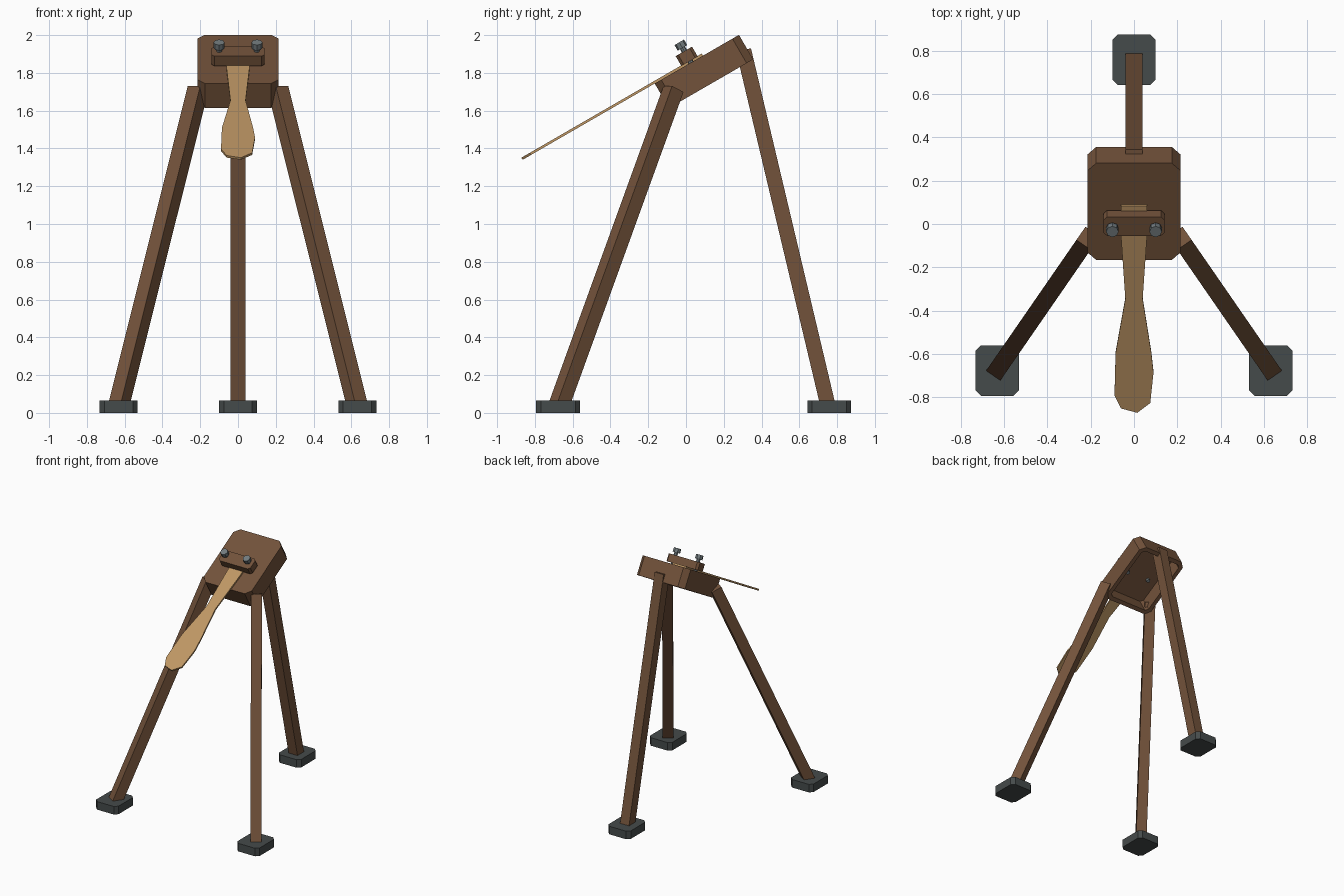
import bpy, bmesh
from math import radians
from mathutils import Matrix, Vector

if "Cube" in bpy.data.objects:
    bpy.data.objects.remove(bpy.data.objects["Cube"])


def mat(name, rgb):
    m = bpy.data.materials.new(name)
    m.diffuse_color = (*rgb, 1)
    m.use_nodes = True
    m.node_tree.nodes["Principled BSDF"].inputs["Base Color"].default_value = m.diffuse_color
    return m


WOOD = mat("dark wood", (0.17, 0.085, 0.043))
PALE = mat("pale wood", (0.52, 0.31, 0.13))
RUBBER = mat("rubber", (0.06, 0.07, 0.07))
STEEL = mat("steel", (0.17, 0.2, 0.21))

# Tilted frame: origin at the middle of the head's top face, pitched 30 degrees
TILT = Matrix.Translation((0, 0.0575, 1.8725)) @ Matrix.Rotation(radians(30), 4, 'X')


def finish(name, bm, material, matrix=Matrix()):
    bmesh.ops.recalc_face_normals(bm, faces=bm.faces)
    me = bpy.data.meshes.new(name)
    bm.to_mesh(me)
    bm.free()
    me.transform(matrix)
    me.materials.append(material)
    ob = bpy.data.objects.new(name, me)
    bpy.context.collection.objects.link(ob)
    return ob


def cut_rect(w, d, c):
    """Rectangle outline with clipped corners."""
    x, y = w / 2, d / 2
    return [(x, c - y), (x, y - c), (x - c, y), (c - x, y),
            (-x, y - c), (-x, c - y), (c - x, -y), (x - c, -y)]


def prism(outline, z0, z1, hollow=None):
    """Extrude an outline; hollow = (wall, depth) recesses the underside."""
    bm = bmesh.new()
    face = bm.faces.new([bm.verts.new((x, y, z0)) for x, y in outline])
    top = bmesh.ops.extrude_face_region(bm, geom=[face], use_keep_orig=True)
    for v in top['geom']:
        if isinstance(v, bmesh.types.BMVert):
            v.co.z = z1
    bmesh.ops.recalc_face_normals(bm, faces=bm.faces)
    if hollow:
        bm.faces.ensure_lookup_table()
        low = min(bm.faces, key=lambda f: f.calc_center_median().z)
        bmesh.ops.inset_region(bm, faces=[low], thickness=hollow[0])
        ext = bmesh.ops.extrude_discrete_faces(bm, faces=[low])['faces'][0]
        for v in ext.verts:
            v.co.z += hollow[1]
    return bm


def leg(name, top, foot):
    """Square beam whose faces follow the direction it splays in."""
    a, b = Vector(top), Vector(foot)
    z = (a - b).normalized()
    y = z.cross(Vector((0, 0, 1))).normalized()
    x = y.cross(z)
    m = Matrix((x, y, z)).transposed().to_4x4()
    m.translation = b
    finish(name, prism(cut_square, 0, (a - b).length), WOOD, m)


cut_square = [(-.04, -.04), (.04, -.04), (.04, .04), (-.04, .04)]

# Hollow head
finish("head_box", prism(cut_rect(.43, .515, .04), -.15, 0, (.035, .12)), WOOD, TILT)

# Springy tongue, drawn in plan then laid on the slope
plan = [(.06, .09), (.06, -.05), (.04, -.34), (.08, -.59), (.09, -.68), (.075, -.82),
        (.015, -.865), (-.06, -.845), (-.09, -.785), (-.085, -.59), (-.04, -.34),
        (-.06, -.05), (-.06, .09)]
tongue = [(x, (y - .0575) / .866) for x, y in plan]
finish("tongue", prism(tongue, 0, .013), PALE, TILT)

# Clamp block over the tongue
finish("clamp_block", prism(cut_rect(.28, .1, .015), .01, .07), WOOD,
       TILT @ Matrix.Translation((0, -.039, 0)))

# Clamp bolts
for side, s in (("left", -1), ("right", 1)):
    bm = bmesh.new()
    for r, z0, z1 in ((.015, -.05, .092), (.029, .09, .124)):
        bmesh.ops.create_cone(bm, cap_ends=True, segments=8, radius1=r, radius2=r,
                              depth=z1 - z0, matrix=Matrix.Translation((0, 0, (z0 + z1) / 2)))
    finish(side + "_clamp_bolt", bm, STEEL, TILT @ Matrix.Translation((s * .1, -.036, 0)))

# Legs and feet
for name, top, low, foot in (
        ("back", (0, .305, 1.921), (0, .75, .045), (0, .758)),
        ("left_front", (-.212, -.066, 1.715), (-.63, -.671, .045), (-.632, -.677)),
        ("right_front", (.212, -.066, 1.715), (.63, -.671, .045), (.632, -.677))):
    leg(name + "_leg", top, low)
    finish(name + "_foot", prism(cut_rect(.2, .232, .025), 0, .065), RUBBER,
           Matrix.Translation((*foot, 0)))
